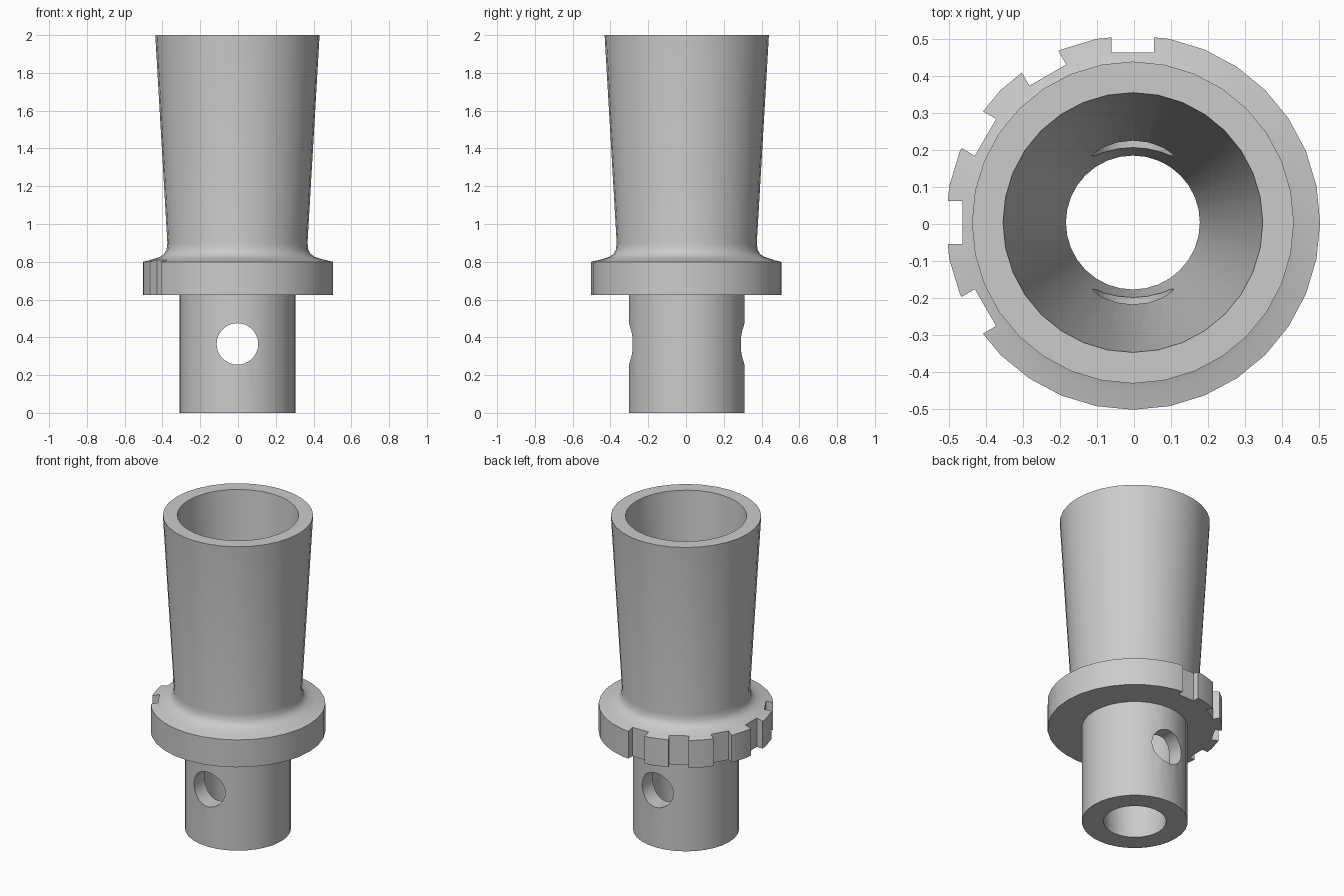
import bpy
import bmesh
from math import cos, sin, pi, radians
from mathutils import Matrix, Vector

SIDES = 32
AXIS = Vector((-0.003, 0.004, 0))

cube = bpy.data.objects.get("Cube")
if cube:
    bpy.data.objects.remove(cube)

grey = bpy.data.materials.new("plain_grey")
grey.use_nodes = True
colour = (0.6, 0.6, 0.6, 1)
grey.diffuse_color = colour
grey.node_tree.nodes["Principled BSDF"].inputs["Base Color"].default_value = colour


def make_object(name, bm):
    bmesh.ops.recalc_face_normals(bm, faces=bm.faces)
    mesh = bpy.data.meshes.new(name)
    bm.to_mesh(mesh)
    bm.free()
    mesh.materials.append(grey)
    obj = bpy.data.objects.new(name, mesh)
    obj.location = AXIS
    bpy.context.collection.objects.link(obj)
    return obj


def lathe(name, profile):
    """Revolve a closed (radius, height) outline around z."""
    bm = bmesh.new()
    rings = []
    for i in range(SIDES):
        a = 2 * pi * i / SIDES
        rings.append([bm.verts.new((r * cos(a), r * sin(a), z)) for r, z in profile])
    n = len(profile)
    for i in range(SIDES):
        here, there = rings[i], rings[(i + 1) % SIDES]
        for j in range(n):
            k = (j + 1) % n
            bm.faces.new((here[j], there[j], there[k], here[k]))
    return make_object(name, bm)


# Flared tube, flange and shank with a tapered bore
body = lathe("flared_socket", [
    (0.181, 0), (0.307, 0), (0.307, 0.625), (0.506, 0.625), (0.506, 0.80),
    (0.45, 0.813), (0.41, 0.826), (0.387, 0.842), (0.375, 0.865), (0.371, 0.90),
    (0.435, 2), (0.351, 2)])

# Cutter for the cross hole through the shank
bm = bmesh.new()
bmesh.ops.create_cone(bm, cap_ends=True, segments=SIDES, radius1=0.11, radius2=0.11,
                      depth=1, matrix=Matrix.Translation((0, 0, 0.365))
                      @ Matrix.Rotation(pi / 2, 4, "X"))
hole = make_object("cross_hole_cutter", bm)

# Cutters for the five notches in the flange rim
bm = bmesh.new()
for angle in range(90, 211, 30):
    bmesh.ops.create_cube(bm, size=1, matrix=Matrix.Rotation(radians(angle), 4, "Z")
                          @ Matrix.Translation((0.56, 0, 0.72))
                          @ Matrix.Diagonal((0.2, 0.115, 0.4, 1)))
notches = make_object("notch_cutter", bm)

# Cut the body, then smooth it
bpy.ops.object.select_all(action="DESELECT")
bpy.context.view_layer.objects.active = body
body.select_set(True)
for cutter in (hole, notches):
    mod = body.modifiers.new(cutter.name, "BOOLEAN")
    mod.operation = "DIFFERENCE"
    mod.solver = "EXACT"
    mod.object = cutter
    bpy.ops.object.modifier_apply(modifier=mod.name)
    bpy.data.objects.remove(cutter)
bpy.ops.object.shade_smooth_by_angle(angle=radians(30))
